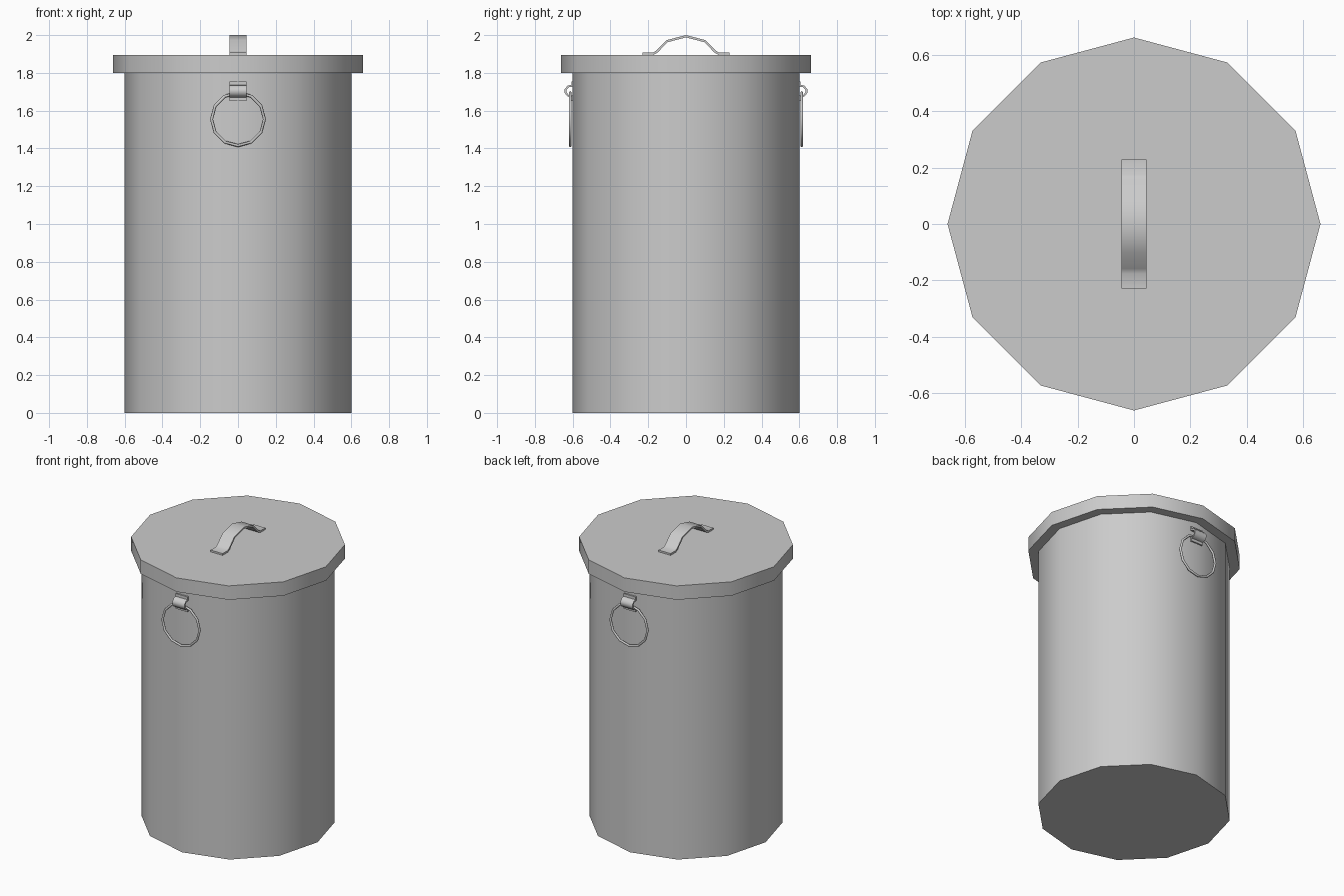
import bpy, math

if "Cube" in bpy.data.objects:
    bpy.data.objects.remove(bpy.data.objects["Cube"])

SIDES = 12


def smooth(obj, angle=40):
    bpy.ops.object.select_all(action='DESELECT')
    obj.select_set(True)
    bpy.context.view_layer.objects.active = obj
    bpy.ops.object.shade_smooth_by_angle(angle=math.radians(angle))


def drum(name, radius, z0, z1):
    """Closed twelve-sided cylinder with corners on the x and y axes."""
    bpy.ops.mesh.primitive_cylinder_add(vertices=SIDES, radius=radius, depth=z1 - z0,
                                        location=(0, 0, (z0 + z1) / 2))
    obj = bpy.context.object
    obj.name = name
    smooth(obj)
    return obj


def strap(name, profile, half_width, thickness, sign=1):
    """Bent metal strip: a (y, z) profile swept along x, then thickened."""
    verts = [(x, sign * y, z) for y, z in profile for x in (-half_width, half_width)]
    faces = [(2 * i, 2 * i + 1, 2 * i + 3, 2 * i + 2) for i in range(len(profile) - 1)]
    mesh = bpy.data.meshes.new(name)
    mesh.from_pydata(verts, [], faces)
    obj = bpy.data.objects.new(name, mesh)
    bpy.context.collection.objects.link(obj)
    mod = obj.modifiers.new("thickness", 'SOLIDIFY')
    mod.thickness = thickness
    mod.offset = 0
    mod.use_even_offset = True
    bpy.context.view_layer.objects.active = obj
    obj.select_set(True)
    bpy.ops.object.modifier_apply(modifier=mod.name)
    smooth(obj, 50)
    return obj


# Can body and overhanging lid
drum("can_body", 0.60, 0.0, 1.81)
drum("lid", 0.663, 1.80, 1.895)

# Arched strap handle on the lid
half = [(0.23, 1.901), (0.175, 1.901), (0.155, 1.912), (0.10, 1.968)]
arch = [(-y, z) for y, z in half] + [(0, 1.994)] + half[::-1]
strap("lid_handle", arch, 0.045, 0.012)

# Hanging ring and its looped bracket, front and back
loop = [(0.602, 1.755), (0.602, 1.732), (0.624, 1.728), (0.637, 1.712),
        (0.637, 1.695), (0.624, 1.679), (0.602, 1.675), (0.602, 1.652)]
for side, sign in (("front", -1), ("back", 1)):
    strap(side + "_ring_bracket", loop, 0.045, 0.01, sign)
    bpy.ops.mesh.primitive_torus_add(major_segments=SIDES, minor_segments=6,
                                     major_radius=0.140, minor_radius=0.008,
                                     location=(0, sign * 0.613, 1.555),
                                     rotation=(math.pi / 2, 0, 0))
    ring = bpy.context.object
    ring.name = side + "_ring"
    smooth(ring, 65)
